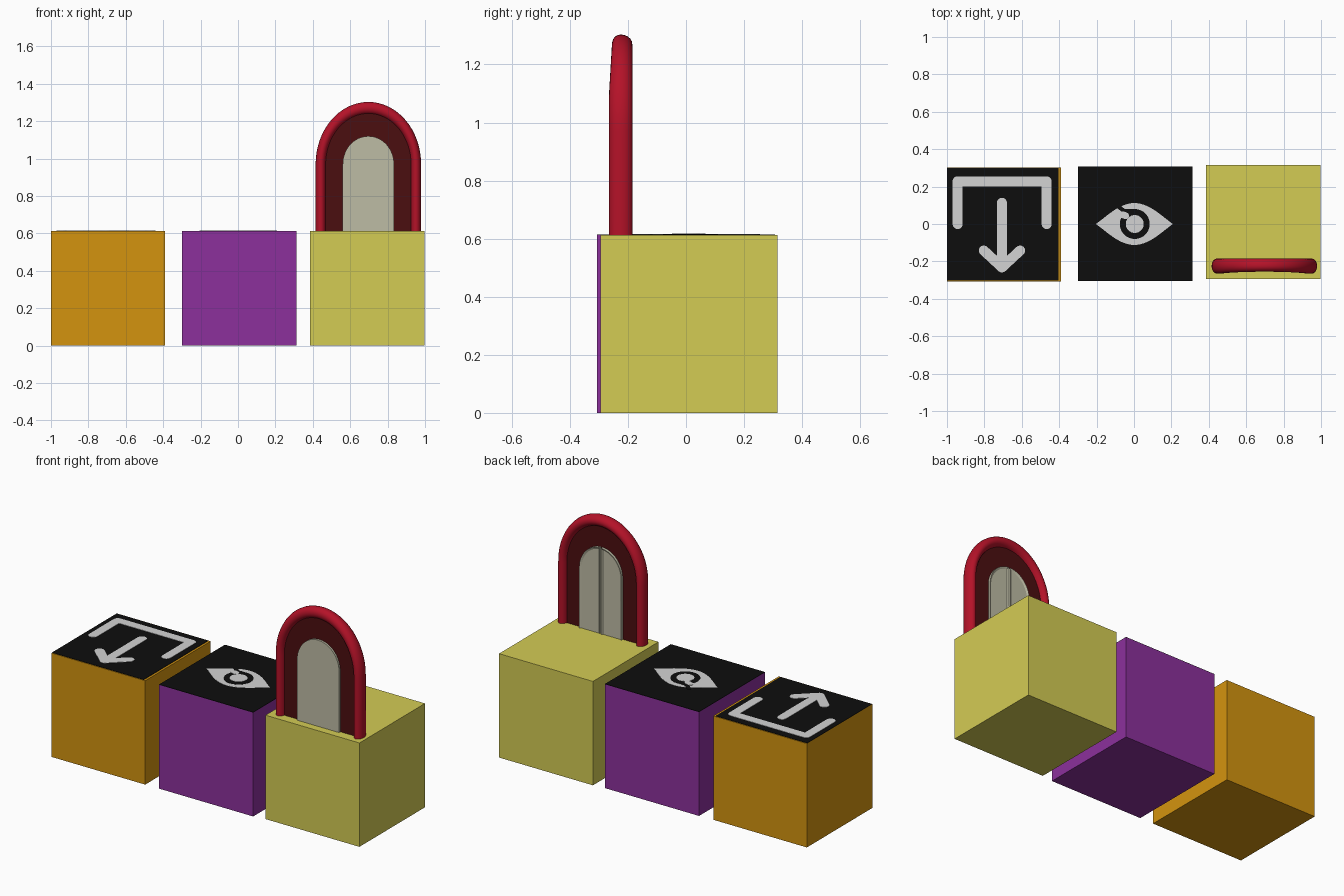
import bpy, bmesh, math

if "Cube" in bpy.data.objects:
    bpy.data.objects.remove(bpy.data.objects["Cube"])


def mat(name, rgb):
    m = bpy.data.materials.new(name)
    lin = [(c / 255 / 12.92 if c < 11 else ((c / 255 + 0.055) / 1.055) ** 2.4) for c in rgb]
    m.diffuse_color = (*lin, 1)
    m.use_nodes = True
    m.node_tree.nodes["Principled BSDF"].inputs["Base Color"].default_value = m.diffuse_color
    return m


ORANGE = mat("orange", (212, 148, 15))
PURPLE = mat("purple", (140, 48, 156))
YELLOW = mat("yellow", (212, 204, 84))
BLACK = mat("black", (13, 13, 13))
GREY = mat("light_grey", (212, 212, 212))
RED = mat("red", (180, 18, 40))
DARK = mat("dark_red", (75, 14, 16))
STONE = mat("stone_grey", (190, 188, 165))


def make(name, bm, material):
    bmesh.ops.recalc_face_normals(bm, faces=bm.faces[:])
    me = bpy.data.meshes.new(name)
    bm.to_mesh(me)
    bm.free()
    me.materials.append(material)
    ob = bpy.data.objects.new(name, me)
    bpy.context.collection.objects.link(ob)
    return ob


def prism(bm, pts, a, b, upright=False):
    """Extrude an outline from a to b along z, or along y when upright."""
    P = (lambda p, d: (p[0], d, p[1])) if upright else (lambda p, d: (p[0], p[1], d))
    lo = [bm.verts.new(P(p, a)) for p in pts]
    hi = [bm.verts.new(P(p, b)) for p in pts]
    n = len(pts)
    bm.faces.new(lo)
    bm.faces.new(hi)
    for i in range(n):
        j = (i + 1) % n
        bm.faces.new((lo[i], lo[j], hi[j], hi[i]))


def rect(x0, x1, y0, y1):
    return [(x0, y0), (x1, y0), (x1, y1), (x0, y1)]


def capsule(p, q, r, n=10):
    """Round-ended stroke outline from p to q."""
    a = math.atan2(q[1] - p[1], q[0] - p[0])
    pts = []
    for c, s in ((q, a - math.pi / 2), (p, a + math.pi / 2)):
        pts += [(c[0] + r * math.cos(s + math.pi * i / n),
                 c[1] + r * math.sin(s + math.pi * i / n)) for i in range(n + 1)]
    return pts


def disc(x, y, r, n=32):
    return [(x + r * math.cos(2 * math.pi * i / n), y + r * math.sin(2 * math.pi * i / n)) for i in range(n)]


def plate(name, outlines, a, b, material, upright=False):
    bm = bmesh.new()
    for o in outlines:
        prism(bm, o, a, b, upright)
    return make(name, bm, material)


TOP = 0.612

# three cubes
plate("orange_cube", [rect(-1, -0.39, -0.307, 0.303)], 0, TOP, ORANGE)
plate("purple_cube", [rect(-0.30, 0.313, -0.306, 0.307)], 0, TOP, PURPLE)
plate("yellow_cube", [rect(0.386, 0.998, -0.295, 0.315)], 0, TOP, YELLOW)

# black top plates
plate("arrow_plate", [rect(-1, -0.403, -0.303, 0.299)], TOP, TOP + 0.002, BLACK)
plate("eye_plate", [rect(-0.30, 0.313, -0.306, 0.307)], TOP, TOP + 0.002, BLACK)

# bracket and down arrow
R, cx = 0.027, -0.706
bracket = [(-0.943, 0.0), (-0.943, 0.228), (-0.467, 0.228), (-0.467, 0.0)]
plate("bracket_icon", [capsule(p, q, R) for p, q in zip(bracket, bracket[1:])],
      TOP + 0.001, TOP + 0.004, GREY)
tip = (cx, -0.232)
plate("arrow_icon", [capsule((cx, 0.113), tip, R)] +
      [capsule((cx + s * 0.097, -0.142), tip, R) for s in (-1, 1)],
      TOP + 0.001, TOP + 0.004, GREY)

# eye: lens, dark ring with a slit, pupil with a highlight
N = 40
upper = [(0.002 + 0.207 * math.cos(math.pi * i / N),
          0.112 * math.cos(math.pi / 2 * math.cos(math.pi * i / N)) ** 1.1 if 0 < i < N else 0)
         for i in range(N + 1)]
lens = upper + [(x, -y) for x, y in upper[-2:0:-1]]
plate("eye_white", [lens], TOP + 0.001, TOP + 0.003, GREY)
plate("eye_ring", [disc(0.004, 0, 0.08), capsule((-0.09, 0.1), (-0.055, 0.07), 0.011),
                   capsule((-0.055, 0.07), (-0.01, 0.068), 0.011)],
      TOP + 0.001, TOP + 0.004, BLACK)
plate("eye_pupil", [disc(0.004, 0, 0.048), capsule((-0.062, 0.05), (-0.044, 0.044), 0.018)],
      TOP + 0.002, TOP + 0.005, GREY)

# arched doorway
AX, AY, SPRING, BASE = 0.697, -0.225, 0.97, 0.60


def arch(w, top, base=BASE, a0=0.0, a1=math.pi, n=32):
    """Arch points from the right foot over the top to the left foot."""
    pts = [(AX + w * math.cos(a0 + (a1 - a0) * i / n),
            SPRING + (top - SPRING) * math.sin(a0 + (a1 - a0) * i / n)) for i in range(n + 1)]
    return [(pts[0][0], base)] + pts + [(pts[-1][0], base)]


# red tube, swept between an outer and an inner arch
bm = bmesh.new()
rings = []
SEG = 20
for (xo, zo), (xi, zi) in zip(arch(0.282, 1.303), arch(0.227, 1.238)):
    mx, mz = (xo + xi) / 2, (zo + zi) / 2
    lift = max(0, (mz - 1.1) / 0.17)
    ring = []
    for k in range(SEG):
        t = 2 * math.pi * k / SEG
        c, s = math.cos(t), math.sin(t)
        depth = 0.04 if s > 0 else 0.04 - 0.01 * lift
        ring.append(bm.verts.new((mx + (xo - mx) * c, AY + depth * s, mz + (zo - mz) * c)))
    rings.append(ring)
for A, B in zip(rings, rings[1:]):
    for k in range(SEG):
        j = (k + 1) % SEG
        bm.faces.new((A[k], A[j], B[j], B[k]))
bm.faces.new(rings[0])
bm.faces.new(rings[-1])
tube = make("arch_tube", bm, RED)
bpy.context.view_layer.objects.active = tube
tube.select_set(True)
bpy.ops.object.shade_smooth_by_angle(angle=math.radians(40))

# dark backing, front panel and two back doors
plate("arch_backing", [arch(0.245, 1.26)], AY - 0.013, AY + 0.013, DARK, True)
plate("front_panel", [arch(0.137, 1.12)], AY - 0.025, AY - 0.01, STONE, True)
for side, a0, a1 in (("right", 0.03, math.pi / 2 - 0.035), ("left", math.pi / 2 + 0.035, math.pi - 0.03)):
    pts = arch(0.137, 1.12, BASE, a0, a1, 16)
    bm = bmesh.new()
    prism(bm, pts, AY + 0.01, AY + 0.028, True)
    bm.normal_update()
    back = max(bm.faces, key=lambda f: f.calc_center_median().y)
    # recessed field inside a thin door rim
    bmesh.ops.inset_individual(bm, faces=[back], thickness=0.012)
    bmesh.ops.translate(bm, verts=back.verts[:], vec=(0, -0.006, 0))
    make(side + "_door", bm, STONE)
